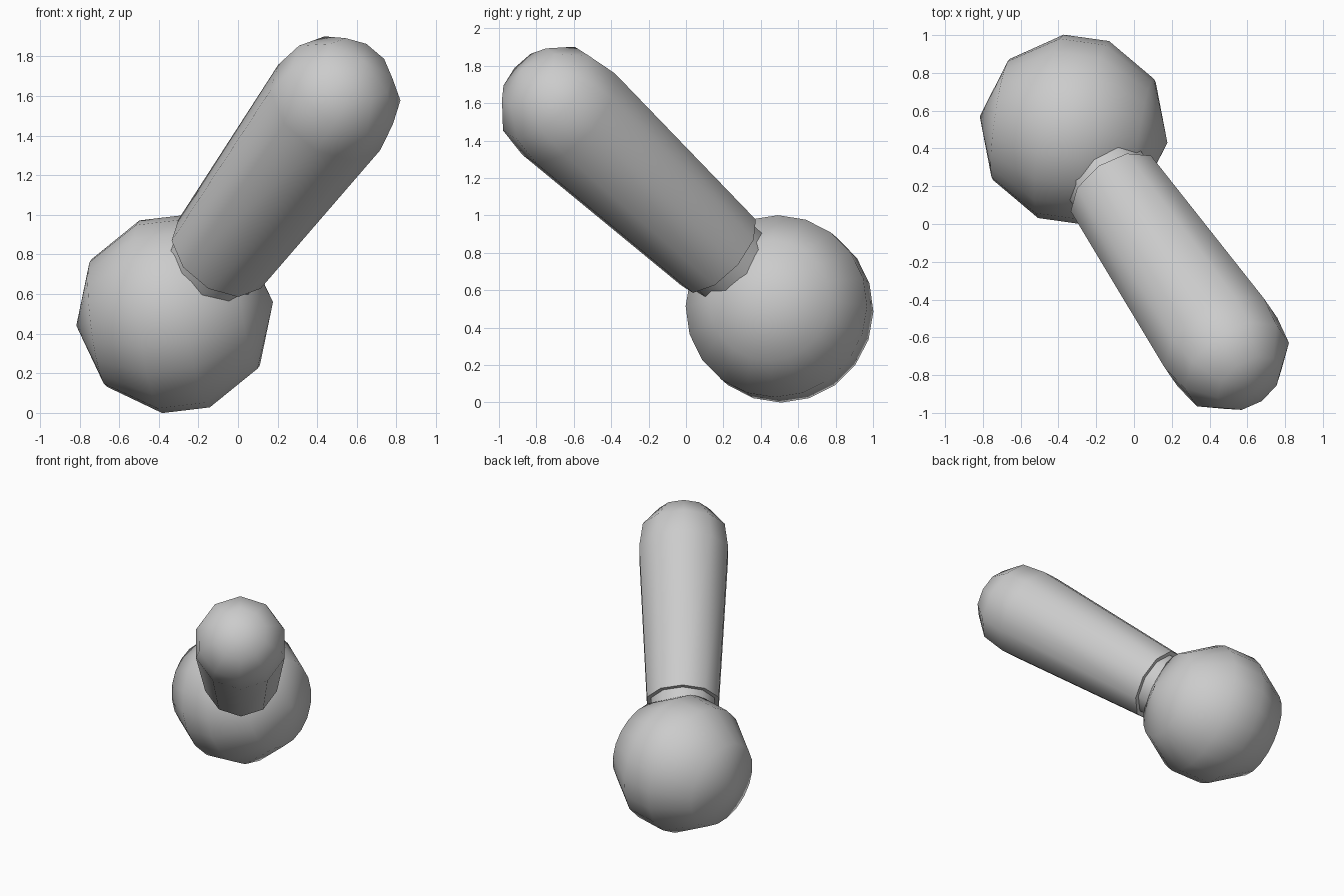
import bpy, bmesh, math
from mathutils import Vector

if "Cube" in bpy.data.objects:
    bpy.data.objects.remove(bpy.data.objects["Cube"])

BALL = Vector((-0.32, 0.5, 0.5))
AXIS = Vector((0.453, -0.655, 0.605)).normalized()


def lathe(name, profile, sides, direction):
    """Spin (radius, distance) points around a direction through the ball centre."""
    bm = bmesh.new()
    rings = []
    for r, t in profile:
        if r == 0:
            rings.append([bm.verts.new((0, 0, t))] * sides)
        else:
            angles = [math.pi / 2 + 2 * math.pi * i / sides for i in range(sides)]
            rings.append([bm.verts.new((r * math.cos(a), r * math.sin(a), t)) for a in angles])
    for low, high in zip(rings, rings[1:]):
        for i in range(sides):
            j = (i + 1) % sides
            quad = list(dict.fromkeys((low[i], low[j], high[j], high[i])))
            bm.faces.new(quad)
    bmesh.ops.recalc_face_normals(bm, faces=bm.faces)
    mesh = bpy.data.meshes.new(name)
    bm.to_mesh(mesh)
    bm.free()
    obj = bpy.data.objects.new(name, mesh)
    bpy.context.collection.objects.link(obj)
    obj.location = BALL
    obj.rotation_mode = 'QUATERNION'
    obj.rotation_quaternion = direction.to_track_quat('Z', 'Y')
    bpy.ops.object.select_all(action='DESELECT')
    obj.select_set(True)
    bpy.context.view_layer.objects.active = obj
    bpy.ops.object.shade_smooth_by_angle(angle=math.radians(60))
    return obj


def arc(radius, centre, degrees):
    """Profile points on a circle, measured from the tip at 0 degrees."""
    return [(0 if d in (0, 180) else radius * math.sin(math.radians(d)),
             centre + radius * math.cos(math.radians(d))) for d in degrees]


# Round ball at the foot
lathe("ball", arc(0.505, 0, (180, 140, 104, 76, 40, 0)), 20, Vector((1, -0.14, 0.12)))

# Short recessed neck
lathe("neck", [(0, 0.36), (0.24, 0.36), (0.24, 0.52), (0, 0.52)], 10, AXIS)

# Tapered handle with a rounded end
lathe("handle", [(0, 0.5), (0.272, 0.5)] + arc(0.34, 1.77, (98, 66, 34, 0)), 10, AXIS)
